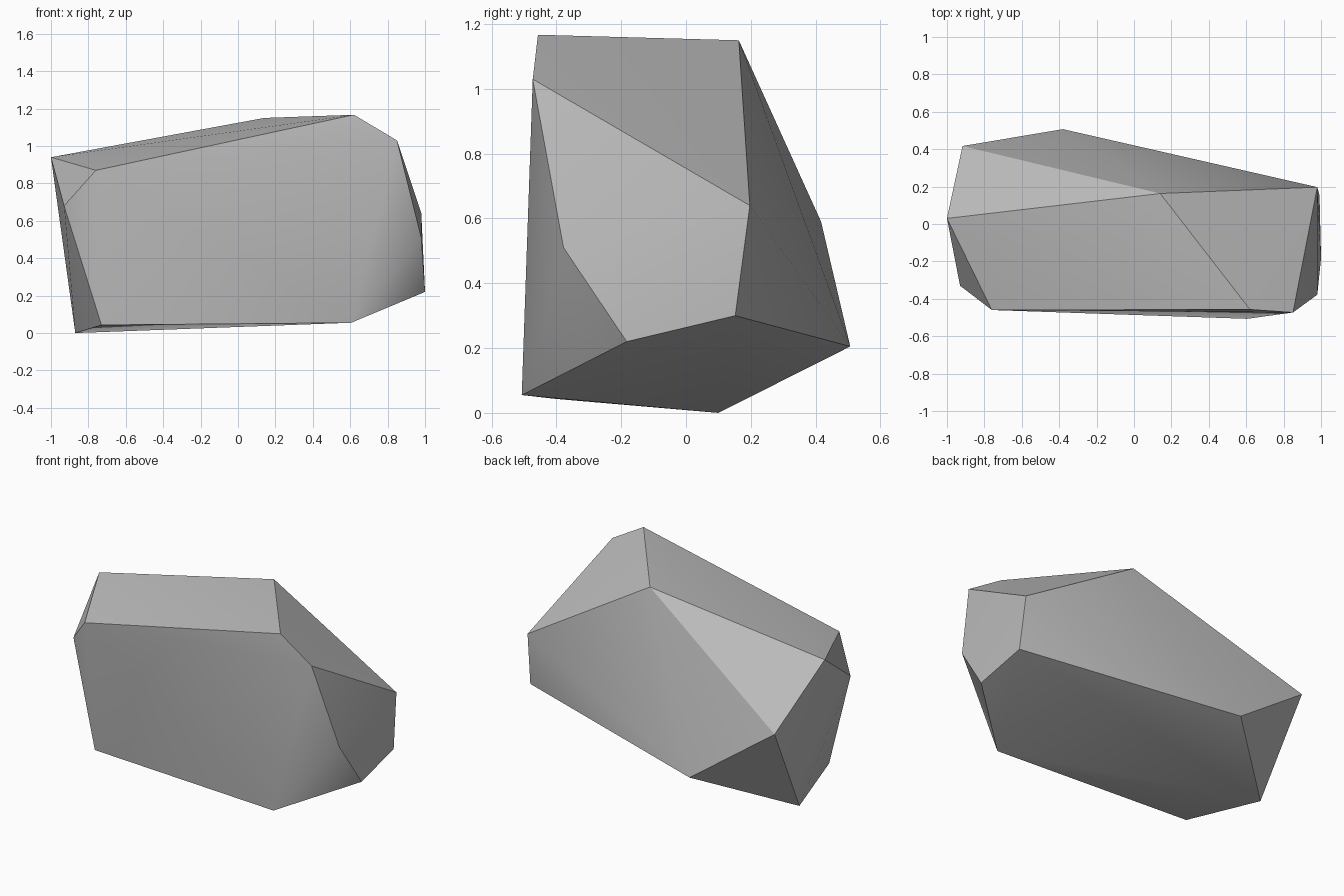
import bpy
import bmesh
import math

cube = bpy.data.objects.get("Cube")
if cube:
    bpy.data.objects.remove(cube, do_unlink=True)

# Corners of the boulder, grouped by region
top_rim = [(-1, .03, .94), (-.76, -.46, .87), (.62, -.457, 1.167),
           (.85, -.473, 1.03), (.14, .163, 1.15)]
right_end = [(.98, .197, .64), (.98, -.378, .51), (1, -.183, .22), (.992, .152, .30)]
left_end = [(-.93, -.33, .68), (-.917, .417, .59)]
base = [(-.38, .507, .205), (-.87, .10, 0), (-.73, -.40, .043), (.605, -.507, .055)]

# Chiselled stone: convex hull of the corners
bm = bmesh.new()
for co in top_rim + right_end + left_end + base:
    bm.verts.new(co)
bmesh.ops.convex_hull(bm, input=bm.verts[:])
bmesh.ops.recalc_face_normals(bm, faces=bm.faces[:])
mesh = bpy.data.meshes.new("boulder")
bm.to_mesh(mesh)
bm.free()
rock = bpy.data.objects.new("boulder", mesh)
bpy.context.collection.objects.link(rock)

# Plain stone colour
stone = bpy.data.materials.new("stone grey")
stone.use_nodes = True
colour = (.5, .5, .5, 1)
stone.diffuse_color = colour
for node in stone.node_tree.nodes:
    if node.type == 'BSDF_PRINCIPLED':
        node.inputs["Base Color"].default_value = colour
mesh.materials.append(stone)

# Soft shading inside each facet, crisp edges between facets
bpy.ops.object.select_all(action='DESELECT')
rock.select_set(True)
bpy.context.view_layer.objects.active = rock
bpy.ops.object.shade_smooth_by_angle(angle=math.radians(30))
